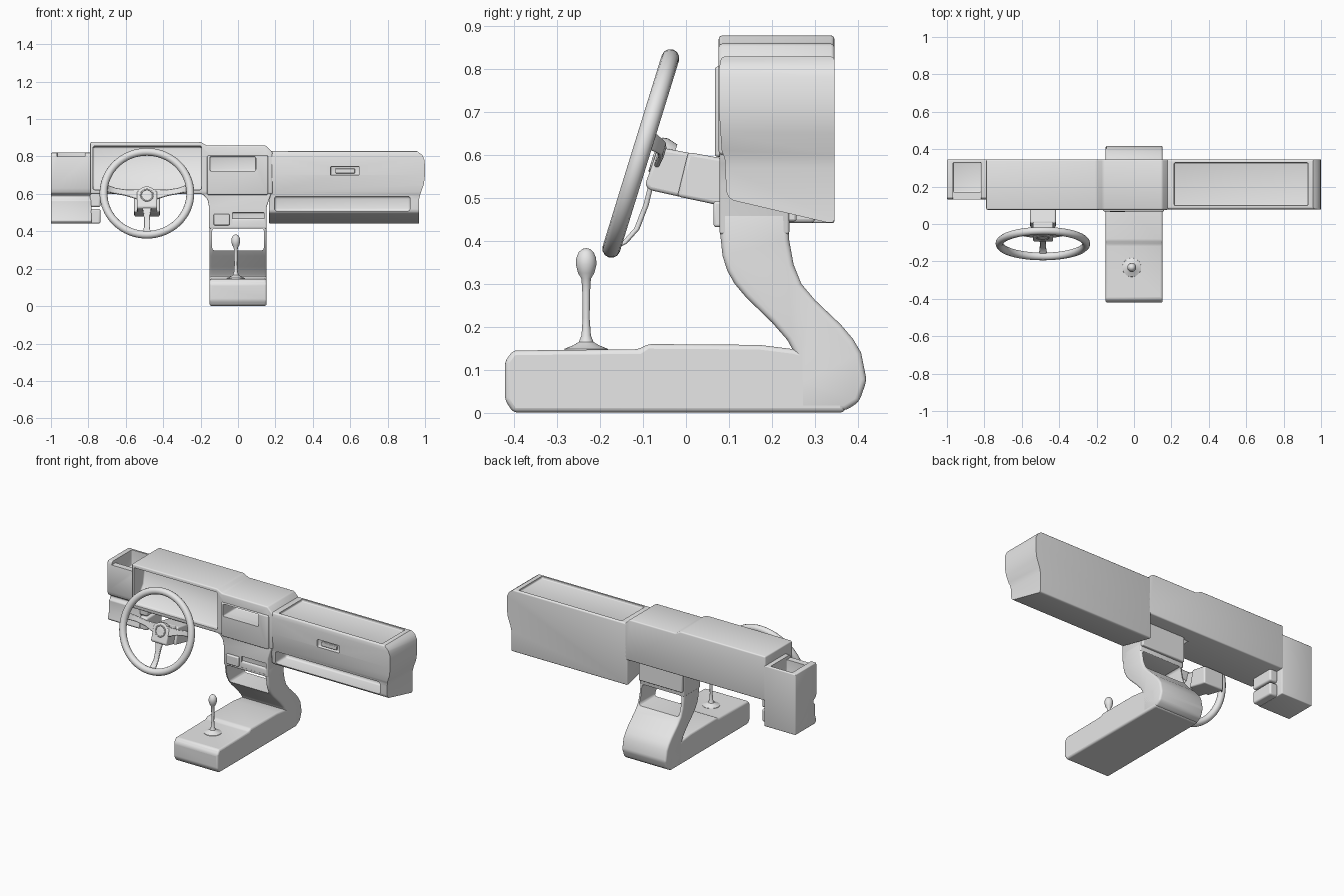
import bpy, bmesh, math
from mathutils import Matrix, Vector

cube = bpy.data.objects.get("Cube")
if cube:
    bpy.data.objects.remove(cube, do_unlink=True)

grey = bpy.data.materials.new("plain_grey")
grey.use_nodes = True
grey.diffuse_color = (0.8, 0.8, 0.8, 1)
grey.node_tree.nodes["Principled BSDF"].inputs["Base Color"].default_value = (0.8, 0.8, 0.8, 1)
parts = []


def make(name, bm, bevel=0.0, segments=3):
    """Turn a bmesh into an object with an optional rounded edge."""
    bmesh.ops.recalc_face_normals(bm, faces=bm.faces)
    mesh = bpy.data.meshes.new(name)
    bm.to_mesh(mesh)
    bm.free()
    mesh.materials.append(grey)
    ob = bpy.data.objects.new(name, mesh)
    bpy.context.collection.objects.link(ob)
    if bevel:
        mod = ob.modifiers.new("round", 'BEVEL')
        mod.width, mod.segments = bevel, segments
        mod.limit_method, mod.angle_limit = 'ANGLE', math.radians(28)
    parts.append(ob)
    return ob


def prism(name, outline, lo, hi, along='X', bevel=0.0):
    """Extrude an outline: (y, z) points along X, or (x, z) points along Y."""
    bm = bmesh.new()
    place = (lambda p, d: (d, p[0], p[1])) if along == 'X' else (lambda p, d: (p[0], d, p[1]))
    face = bm.faces.new([bm.verts.new(place(p, lo)) for p in outline])
    new = bmesh.ops.extrude_face_region(bm, geom=[face])["geom"]
    step = Vector((hi - lo, 0, 0) if along == 'X' else (0, hi - lo, 0))
    bmesh.ops.translate(bm, vec=step, verts=[g for g in new if isinstance(g, bmesh.types.BMVert)])
    return make(name, bm, bevel)


def box(name, x, y, z, bevel=0.0):
    return prism(name, [(y[0], z[0]), (y[1], z[0]), (y[1], z[1]), (y[0], z[1])], x[0], x[1], 'X', bevel)


def carve(ob, cutters, operation='DIFFERENCE'):
    """Apply booleans and discard the cutters."""
    for c in cutters:
        mod = ob.modifiers.new("cut", 'BOOLEAN')
        mod.operation, mod.solver, mod.object = operation, 'EXACT', c
    graph = bpy.context.evaluated_depsgraph_get()
    graph.update()
    ob.data = bpy.data.meshes.new_from_object(ob.evaluated_get(graph))
    ob.modifiers.clear()
    for c in cutters:
        parts.remove(c)
        bpy.data.objects.remove(c, do_unlink=True)


def lathe(name, profile, matrix, sides=32):
    """Spin an (r, z) profile around local Z."""
    bm = bmesh.new()
    verts = [bm.verts.new((r, 0, z)) for r, z in profile]
    edges = [bm.edges.new(pair) for pair in zip(verts, verts[1:])]
    bmesh.ops.spin(bm, geom=verts + edges, axis=(0, 0, 1), cent=(0, 0, 0),
                   steps=sides, angle=math.tau, use_duplicate=False)
    bmesh.ops.remove_doubles(bm, verts=bm.verts, dist=0.0002)
    bm.transform(matrix)
    return make(name, bm)


def ring(name, radius, tube, z, matrix, sides=48):
    loop = [(radius + tube * math.cos(math.tau * i / 12), z + tube * math.sin(math.tau * i / 12))
            for i in range(13)]
    return lathe(name, loop, matrix, sides)


# Driver and centre body
dash = prism("dash_body", [(-.79, .6), (-.79, .877), (-.2, .877), (-.165, .858), (.15, .858),
                           (.185, .822), (.185, .6)], .076, .345, 'Y', .008)
carve(dash, [
    prism("cluster_cut", [(0, .622), (0, .86), (.19, .85), (.17, .72), (.1, .622)], -.775, -.195, 'X', .008),
    box("radio_cut", (-.15, .095), (0, .2), (.722, .8), .008)])
bezel = box("radio_bezel", (-.165, .16), (.067, .11), (.595, .805), .007)
carve(bezel, [box("bezel_cut", (-.15, .095), (0, .2), (.722, .8), .008)])

# Centre stack dropping below the dash
stack = prism("centre_stack", [(-.23, .61), (-.185, .595), (-.163, .57), (-.155, .53), (-.155, .415),
                               (.153, .415), (.153, .53), (.17, .58), (.18, .61)], .078, .24, 'Y', .006)
carve(stack, [box("panel_cut", (-.03, .14), (0, .088), (.43, .5), .004)])
box("ashtray", (-.13, -.045), (.064, .1), (.432, .492), .006)
box("stack_rear_lip", (-.15, .15), (.2, .257), (.445, .61), .006)

# Curved support with a window through it
support = prism("curved_support", [
    (.078, .47), (.079, .42), (.085, .365), (.096, .33), (.113, .3), (.14, .268), (.2, .21), (.235, .17),
    (.252, .14), (.26, .07), (.26, .005), (.37, .005), (.402, .025), (.42, .075), (.407, .14), (.388, .172),
    (.36, .205), (.3, .262), (.268, .3), (.25, .345), (.24, .4), (.237, .47)], -.152, .153, 'X', .012)
carve(support, [box("window_cut", (-.138, .138), (-.1, .6), (.297, .417), .015)])

# Floor tunnel
prism("floor_tunnel", [(-.421, .03), (-.402, .001), (.37, .001), (.36, .12), (.25, .148), (.17, .158),
                       (-.09, .16), (-.108, .148), (-.402, .145), (-.421, .12)], -.152, .153, 'X', .012)

# Passenger side body, trimmed to its end outline
passenger = prism("passenger_body", [
    (.345, .828), (.082, .828), (.077, .8), (.077, .7), (.083, .61), (.09, .59), (.094, .51),
    (.104, .495), (.33, .442), (.345, .442)], .165, 1.05, 'X', .008)
carve(passenger, [prism("end_outline", [
    (.1, .3), (.968, .3), (.968, .57), (.975, .6), (.993, .65), (1, .7), (.998, .78), (.985, .808),
    (.955, .83), (.955, .9), (.1, .9)], -.1, .6, 'Y')], 'INTERSECT')
carve(passenger, [
    box("tray_cut", (.215, .93), (.098, .328), (.813, .9), .006),
    box("shelf_cut", (.195, .92), (0, .2), (.508, .587), .014),
    box("handle_cut", (.495, .648), (0, .092), (.7, .747), .005)])
box("glovebox_handle", (.52, .625), (.08, .1), (.71, .735), .004)

# Outer end with an open pocket and a lower drawer
outer = prism("outer_end", [(.345, .82), (.14, .82), (.131, .8), (.131, .63), (.14, .605), (.165, .59),
                            (.165, .58), (.15, .565), (.15, .5), (.135, .455), (.15, .441), (.345, .441)],
              -1, -.783, 'X', .006)
carve(outer, [box("pocket_cut", (-.967, -.818), (.17, .33), (.72, .9), .006),
              box("notch_cut", (-.967, -.818), (0, .25), (.8, .9))])
for z in ((.441, .52), (.53, .605)):
    box("drawer_bracket", (-.79, -.735), (.15, .3), z, .01)

# Steering column
prism("column_shroud", [(-.065, .617), (-.05, .615), (.1, .587), (.1, .48), (.06, .486), (-.085, .518),
                        (-.095, .53)], -.54, -.432, 'X', .012)
prism("column_collar", [(.005, .606), (.11, .587), (.11, .478), (.07, .484), (-.02, .503)],
      -.555, -.418, 'X', .008)

# Steering wheel, built flat and then tilted
tilt = Matrix.Translation((-.487, -.105, .603)) @ Matrix.Rotation(math.radians(72.8), 4, 'X')
ring("wheel_rim", .232, .021, 0, tilt, 64)
lathe("wheel_hub", [(0, -.075), (.045, -.075), (.052, -.05), (.05, -.037), (.04, -.033), (0, -.033)], tilt)
ring("horn_ring", .032, .004, -.033, tilt, 32)
stations = [(.02, -.043, .034), (.06, -.044, .026), (.11, -.047, .017), (.17, -.043, .016),
            (.21, -.025, .019), (.232, 0, .026)]
for angle in (9, 171, 270):
    bm = bmesh.new()
    rows = [[bm.verts.new((r, s * w, z + t)) for s, t in ((-1, -.006), (1, -.006), (1, .006), (-1, .006))]
            for r, z, w in stations]
    for a, b in zip(rows, rows[1:]):
        for i in range(4):
            j = (i + 1) % 4
            bm.faces.new((a[i], a[j], b[j], b[i]))
    bm.faces.new(rows[0])
    bm.faces.new(rows[-1])
    bm.transform(tilt @ Matrix.Rotation(math.radians(angle), 4, 'Z'))
    make("wheel_spoke", bm, .004, 2)

# Gear lever
lever = Matrix.Translation((-.012, -.232, 0))
lathe("gear_lever", [(0, .14), (.052, .14), (.05, .149), (.03, .157), (.017, .165), (.011, .18), (.008, .22),
                     (.009, .28), (.011, .312), (.019, .325), (.024, .345), (.023, .36), (.017, .374),
                     (.009, .381), (0, .383)], lever)

# Smooth shading with sharp edges kept
for ob in parts:
    bpy.ops.object.select_all(action='DESELECT')
    ob.select_set(True)
    bpy.context.view_layer.objects.active = ob
    bpy.ops.object.shade_smooth_by_angle(angle=math.radians(35))
